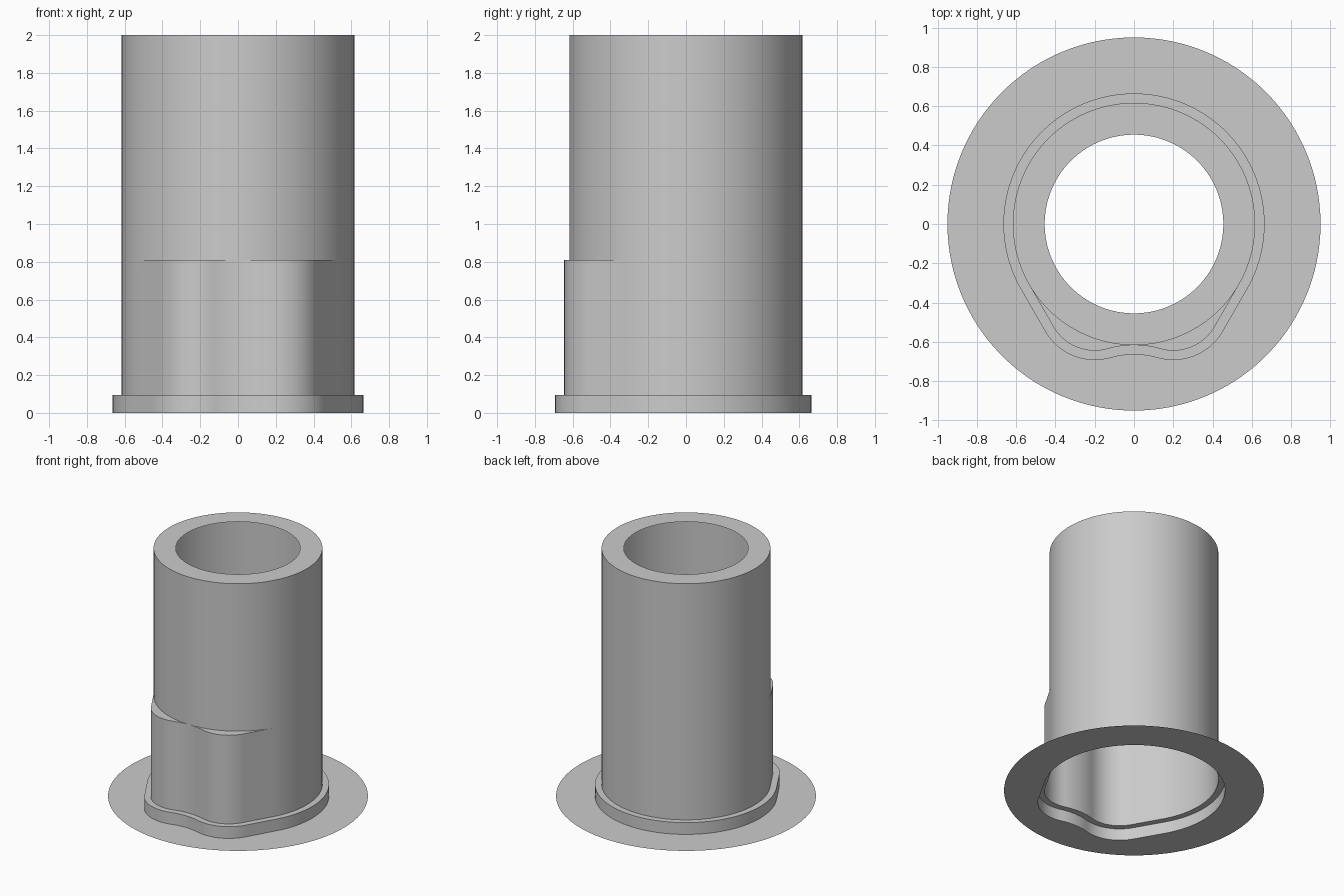
import bpy, bmesh
from math import sin, cos, radians, hypot, atan

if "Cube" in bpy.data.objects:
    bpy.data.objects.remove(bpy.data.objects["Cube"])

grey = bpy.data.materials.new("light_grey")
grey.use_nodes = True
colour = (0.6, 0.6, 0.6, 1)
grey.diffuse_color = colour
grey.node_tree.nodes["Principled BSDF"].inputs["Base Color"].default_value = colour

TUBE_R, LIP_R, FLANGE_R = 0.617, 0.455, 0.95
COLLAR_GAP = 0.048
COLLAR_Z, KEY_Z, TOP_Z = 0.095, 0.81, 2.0
LOBE_X, LOBE_Y, LOBE_R = 0.2, -0.402, 0.243


def arc(cx, cy, r, start, end, steps):
    angles = [radians(start + (end - start) * i / steps) for i in range(steps + 1)]
    return [(cx + r * cos(a), cy + r * sin(a)) for a in angles]


def keyed_outline(gap=0):
    """Round outline with two soft lobes at the front, grown outward by gap."""
    dip = -TUBE_R - (LOBE_Y - LOBE_R)
    half = atan(dip / LOBE_X)
    turn = half * 180 / radians(180) * 2
    dip_r = LOBE_X / sin(2 * half) - LOBE_R
    right = arc(0, -TUBE_R - dip_r, dip_r - gap, 90, 90 - turn, 8)
    right += arc(LOBE_X, LOBE_Y, LOBE_R + gap, -90 - turn, -30, 16)[1:]
    # Straight flank from the lobe to the round body
    body = arc(0, 0, TUBE_R + gap, -30, 90, 40)
    (x0, y0), (x1, y1) = right[-1], body[0]
    right += [(x0 + (x1 - x0) * i / 8, y0 + (y1 - y0) * i / 8) for i in range(1, 8)]
    right += body
    return right + [(-x, y) for x, y in right[-2:0:-1]]


def round_outline(points, r):
    return [(x * r / hypot(x, y), y * r / hypot(x, y)) for x, y in points]


def loft(name, sections):
    """Skin a stack of (outline, height) sections."""
    bm = bmesh.new()
    rings = [[bm.verts.new((x, y, z)) for x, y in pts] for pts, z in sections]
    for low, high in zip(rings, rings[1:]):
        for i in range(len(low)):
            j = (i + 1) % len(low)
            bm.faces.new((low[i], low[j], high[j], high[i]))
    bmesh.ops.remove_doubles(bm, verts=bm.verts, dist=0.00005)
    mesh = bpy.data.meshes.new(name)
    bm.to_mesh(mesh)
    bm.free()
    mesh.materials.append(grey)
    obj = bpy.data.objects.new(name, mesh)
    bpy.context.collection.objects.link(obj)
    bpy.ops.object.select_all(action='DESELECT')
    obj.select_set(True)
    bpy.context.view_layer.objects.active = obj
    bpy.ops.object.shade_smooth_by_angle(angle=radians(30))
    return obj


sleeve = keyed_outline()
collar = keyed_outline(COLLAR_GAP)
tube = round_outline(sleeve, TUBE_R)

# Thin flat flange around the open base
loft("base_flange", [(round_outline(collar, FLANGE_R), 0), (collar, 0)])

# Stepped collar
loft("collar", [(collar, 0), (collar, COLLAR_Z), (sleeve, COLLAR_Z)])

# Keyed lower sleeve running into the round tube and its inward top lip
loft("keyed_tube", [(sleeve, COLLAR_Z), (sleeve, KEY_Z), (tube, KEY_Z),
                    (tube, TOP_Z), (round_outline(tube, LIP_R), TOP_Z)])
